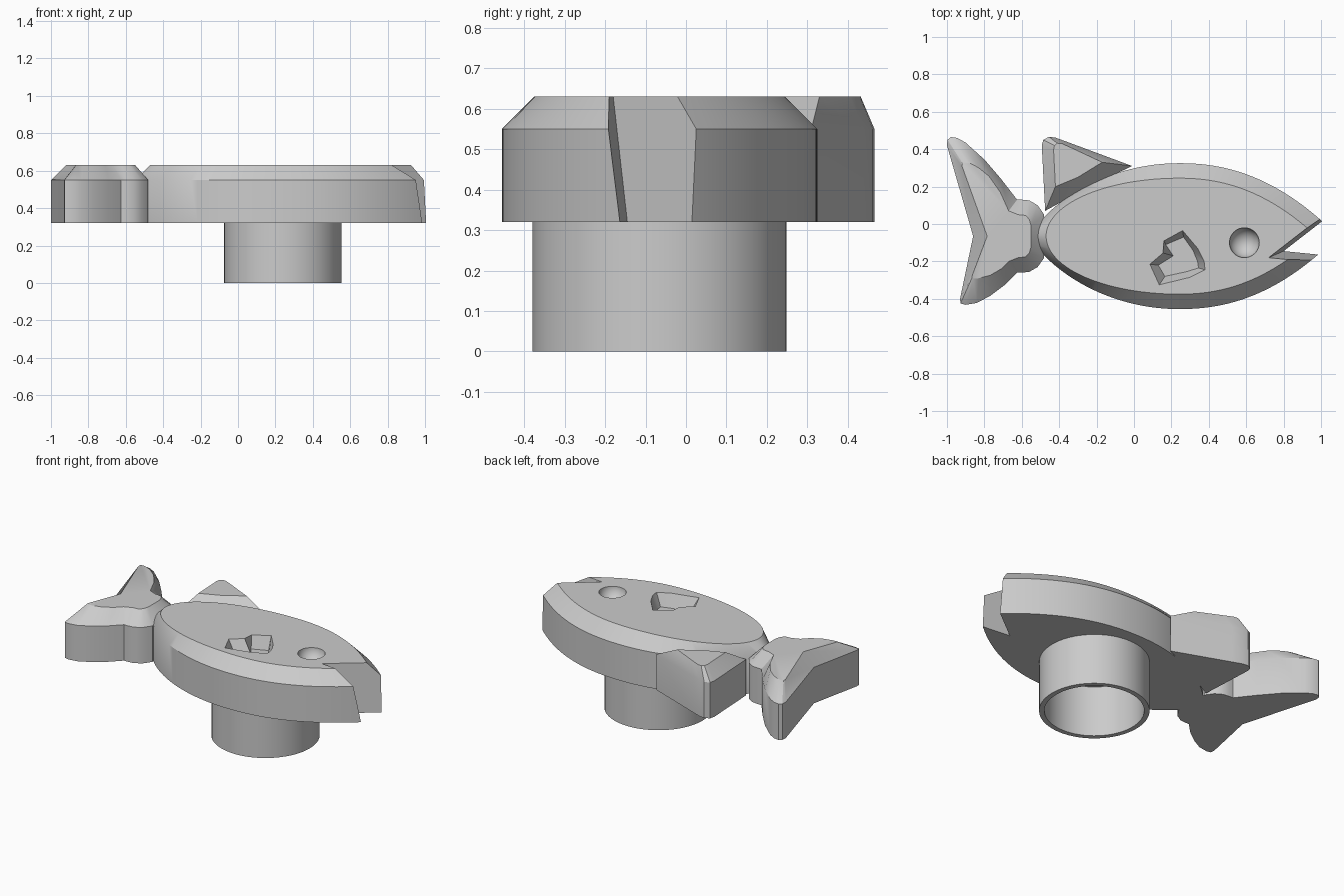
import bpy, bmesh, math

cube = bpy.data.objects.get("Cube")
if cube:
    bpy.data.objects.remove(cube, do_unlink=True)

BASE, RIM, TOP = 0.32, 0.55, 0.63   # underside, chamfer start, flat top
CX, CY = 0.24, -0.065               # centre of the body

grey = bpy.data.materials.new("plain grey")
grey.use_nodes = True
grey.diffuse_color = (0.6, 0.6, 0.6, 1)
shader = next(n for n in grey.node_tree.nodes if n.type == "BSDF_PRINCIPLED")
shader.inputs["Base Color"].default_value = grey.diffuse_color


def make_object(name, bm):
    bmesh.ops.recalc_face_normals(bm, faces=bm.faces)
    mesh = bpy.data.meshes.new(name)
    bm.to_mesh(mesh)
    bm.free()
    mesh.materials.append(grey)
    obj = bpy.data.objects.new(name, mesh)
    bpy.context.collection.objects.link(obj)
    return obj


def select_only(obj):
    bpy.ops.object.select_all(action="DESELECT")
    obj.select_set(True)
    bpy.context.view_layer.objects.active = obj


def loft(name, layers):
    """Closed solid through matching outlines at rising heights."""
    bm = bmesh.new()
    rings = [[bm.verts.new((x, y, z)) for x, y in loop] for loop, z in layers]
    bm.faces.new(rings[0])
    bm.faces.new(rings[-1])
    count = len(rings[0])
    for low, high in zip(rings, rings[1:]):
        for i in range(count):
            j = (i + 1) % count
            bm.faces.new((low[i], low[j], high[j], high[i]))
    return make_object(name, bm)


def chamfered(name, pairs):
    """Slab with a sloped rim, from (outer x, y, inner x, y) rows."""
    outer = [p[:2] for p in pairs]
    inner = [p[2:] for p in pairs]
    return loft(name, [(outer, BASE), (outer, RIM), (inner, TOP)])


def cut(obj, cutter):
    cutter.hide_render = True
    mod = obj.modifiers.new("cut", "BOOLEAN")
    mod.operation = "DIFFERENCE"
    mod.solver = "EXACT"
    mod.object = cutter
    select_only(obj)
    bpy.ops.object.modifier_apply(modifier=mod.name)
    bpy.data.objects.remove(cutter, do_unlink=True)


def body_outline(back, nose, half, power, steps=28):
    """Rounded at the back, pointed at the nose, mirrored across the middle."""
    side = []
    for i in range(steps + 1):
        t = math.cos(math.pi / 2 * i / steps)
        side.append((CX - back * t, half * max(0, 1 - t * t) ** power))
    for i in range(1, steps + 1):
        t = i / steps
        side.append((CX + nose * t, half * (1 - t ** 2.2)))
    upper = [(x, CY + h) for x, h in side]
    lower = [(x, CY - h) for x, h in side[-2:0:-1]]
    return upper + lower


# Body slab
outer = body_outline(0.79, 0.85, 0.39, 0.75)
inner = body_outline(0.71, 0.735, 0.31, 0.5)
body = loft("body", [(outer, BASE), (outer, RIM), (inner, TOP)])


# Open mouth: a wedge that widens upward
def mouth_loop(k):
    x, y = 0.8 - 0.08 * k, -0.145 - 0.035 * k
    reach = 0.5
    return [(x, y), (x + reach, y - 0.1 * reach), (x + reach, y + 0.775 * reach)]


cut(body, loft("mouth_cutter", [(mouth_loop(-0.2), BASE - 0.062),
                                (mouth_loop(1.2), TOP + 0.062)]))

# Round eye dimple
bm = bmesh.new()
bmesh.ops.create_uvsphere(bm, u_segments=40, v_segments=24, radius=0.08)
bmesh.ops.translate(bm, verts=bm.verts, vec=(0.59, -0.1, TOP + 0.003))
cut(body, make_object("eye_cutter", bm))

# Sloped recess of the side fin
recess = [
    (0.26, -0.035, 0.265, -0.07), (0.34, -0.13, 0.315, -0.14),
    (0.375, -0.2, 0.34, -0.2), (0.38, -0.245, 0.345, -0.235),
    (0.3, -0.285, 0.28, -0.255), (0.135, -0.325, 0.165, -0.28),
    (0.085, -0.215, 0.13, -0.22), (0.155, -0.155, 0.21, -0.17),
    (0.16, -0.09, 0.17, -0.11)]
rim = [p[:2] for p in recess]
floor = [p[2:] for p in recess]
cut(body, loft("recess_cutter", [(floor, TOP - 0.08), (rim, TOP), (rim, TOP + 0.1)]))

# Back fin
back_fin = chamfered("back_fin", [
    (-0.475, 0.07, -0.42, 0.2), (-0.493, 0.42, -0.43, 0.395),
    (-0.485, 0.45, -0.425, 0.42), (-0.455, 0.466, -0.41, 0.432),
    (-0.42, 0.462, -0.385, 0.43), (-0.36, 0.44, -0.33, 0.405),
    (-0.01, 0.31, -0.17, 0.33), (-0.24, 0.2, -0.3, 0.25)])

# Tail: two lobes with a notch, joined by a rounded stalk
upper_lobe = [
    (-0.86, -0.065, -0.785, -0.065), (-1.0, 0.42, -0.92, 0.31),
    (-0.997, 0.45, -0.917, 0.325), (-0.98, 0.465, -0.9, 0.33),
    (-0.945, 0.46, -0.87, 0.322), (-0.9, 0.435, -0.83, 0.3),
    (-0.8, 0.345, -0.775, 0.255), (-0.71, 0.24, -0.715, 0.17)]
stalk = [
    (-0.625, 0.13, -0.67, 0.07), (-0.6, 0.13, -0.62, 0.05),
    (-0.56, 0.126, -0.58, 0.046), (-0.515, 0.1, -0.56, 0.025),
    (-0.48, 0.05, -0.55, -0.01)]
stalk += [(a, 2 * CY - b, c, 2 * CY - d) for a, b, c, d in reversed(stalk)]
lower_lobe = [
    (-0.69, -0.325, -0.71, -0.24), (-0.77, -0.385, -0.77, -0.275),
    (-0.84, -0.422, -0.83, -0.29), (-0.9, -0.432, -0.86, -0.292),
    (-0.928, -0.425, -0.866, -0.288), (-0.93, -0.4, -0.867, -0.28)]
tail = chamfered("tail", upper_lobe + stalk + lower_lobe)

# Hollow round socket underneath
bm = bmesh.new()
edges = []
for x, z in [(0.284, BASE), (0.284, 0), (0.314, 0), (0.314, BASE)]:
    edges.append(bm.verts.new((CX + x, CY, z)))
profile = [bm.edges.new(pair) for pair in zip(edges, edges[1:])]
bmesh.ops.spin(bm, geom=edges + profile, cent=(CX, CY, 0), axis=(0, 0, 1),
               angle=2 * math.pi, steps=64)
bmesh.ops.remove_doubles(bm, verts=bm.verts, dist=0.0005)
socket = make_object("socket", bm)

for part in (body, back_fin, tail, socket):
    select_only(part)
    bpy.ops.object.shade_smooth_by_angle(angle=math.radians(30))
